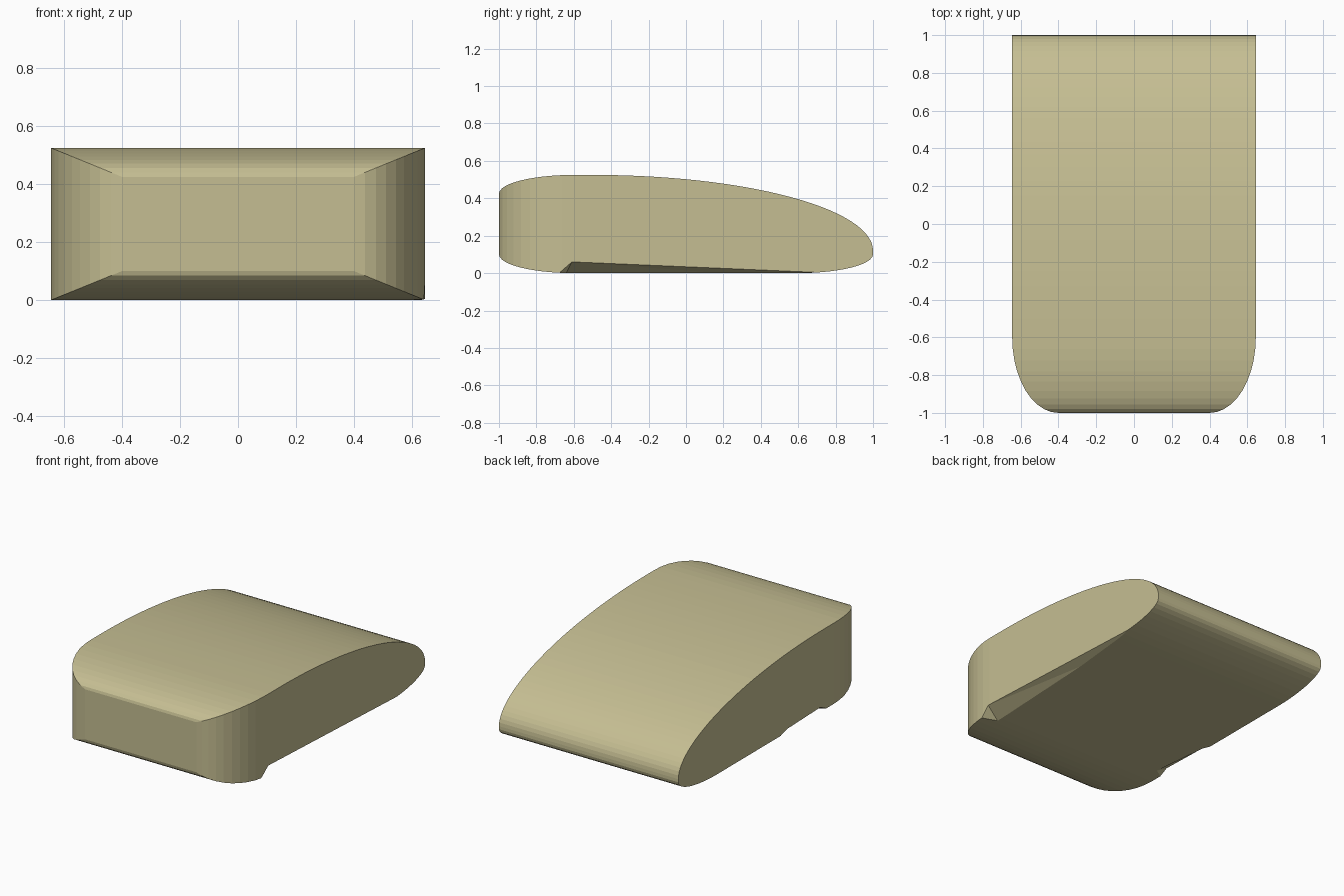
import bpy, bmesh, math

if "Cube" in bpy.data.objects:
    bpy.data.objects.remove(bpy.data.objects["Cube"])

HALF_W, HEIGHT = 0.645, 0.525


def arc(cx, cy, rx, ry, start, end, n):
    """Points on an elliptical arc, angles in degrees."""
    pts = []
    for i in range(n + 1):
        a = math.radians(start + (end - start) * i / n)
        pts.append((cx + rx * math.cos(a), cy + ry * math.sin(a)))
    return pts


def prism(name, outline, to3d, lo, hi):
    """Extrude a closed 2D outline between two planes."""
    bm = bmesh.new()
    a = [bm.verts.new(to3d(u, v, lo)) for u, v in outline]
    b = [bm.verts.new(to3d(u, v, hi)) for u, v in outline]
    bm.faces.new(a)
    bm.faces.new(b[::-1])
    n = len(outline)
    for i in range(n):
        j = (i + 1) % n
        bm.faces.new((a[j], a[i], b[i], b[j]))
    return finish(name, bm)


def hull(name, points):
    bm = bmesh.new()
    for p in points:
        bm.verts.new(p)
    res = bmesh.ops.convex_hull(bm, input=bm.verts[:])
    junk = {g for g in res["geom_interior"] + res["geom_unused"]
            if isinstance(g, bmesh.types.BMVert)}
    bmesh.ops.delete(bm, geom=list(junk), context="VERTS")
    return finish(name, bm)


def finish(name, bm):
    bmesh.ops.recalc_face_normals(bm, faces=bm.faces[:])
    me = bpy.data.meshes.new(name)
    bm.to_mesh(me)
    bm.free()
    ob = bpy.data.objects.new(name, me)
    bpy.context.collection.objects.link(ob)
    return ob


def boolean(target, cutter, op):
    mod = target.modifiers.new(op.lower(), "BOOLEAN")
    mod.operation, mod.object, mod.solver = op, cutter, "EXACT"
    bpy.context.view_layer.objects.active = target
    bpy.ops.object.modifier_apply(modifier=mod.name)
    bpy.data.objects.remove(cutter)


# Body: rounded side profile swept across the width
profile = (arc(-0.6, 0.1, 0.4, 0.1, 270, 180, 10)
           + arc(-0.6, 0.425, 0.4, 0.1, 180, 90, 10)
           + arc(-0.5, 0.12, 1.5, HEIGHT - 0.12, 90, 0, 28)
           + arc(0.6, 0.1, 0.4, 0.1, 360, 270, 10))
body = prism("body", profile, lambda y, z, x: (x, y, z), -HALF_W, HALF_W)

# Plan outline rounds the two front corners
plan = (arc(0.4, -0.6, HALF_W - 0.4, 0.4, -90, 0, 10)
        + [(HALF_W, 1.1), (-HALF_W, 1.1)]
        + arc(-0.4, -0.6, HALF_W - 0.4, 0.4, 180, 270, 10))
cutter = prism("plan_cutter", plan, lambda x, y, z: (x, y, z), -0.1, 0.7)
boolean(body, cutter, "INTERSECT")


# Shallow tapered reliefs along the lower side edges
def relief(side, edge, depth):
    pts = [(side * x, y, z) for x in (HALF_W, 0.75) for y, z in edge]
    pts += [(side * x, y, -0.04) for x in (HALF_W - depth, 0.75)
            for y in (edge[0][0], edge[-1][0])]
    pts += [(side * (HALF_W - depth), edge[0][0] + 0.04, 0)]
    boolean(body, hull("relief_cutter", pts), "DIFFERENCE")


relief(1, [(-0.68, 0), (-0.61, 0.06), (0.72, 0.003)], 0.1)
relief(-1, [(-0.52, 0), (-0.46, 0.03), (-0.12, 0.02), (-0.05, 0)], 0.06)

# Single khaki colour
mat = bpy.data.materials.new("khaki")
mat.diffuse_color = (0.56, 0.515, 0.29, 1)
mat.use_nodes = True
mat.node_tree.nodes["Principled BSDF"].inputs["Base Color"].default_value = mat.diffuse_color
body.data.materials.clear()
body.data.materials.append(mat)
for p in body.data.polygons:
    p.material_index = 0
    p.use_smooth = False
